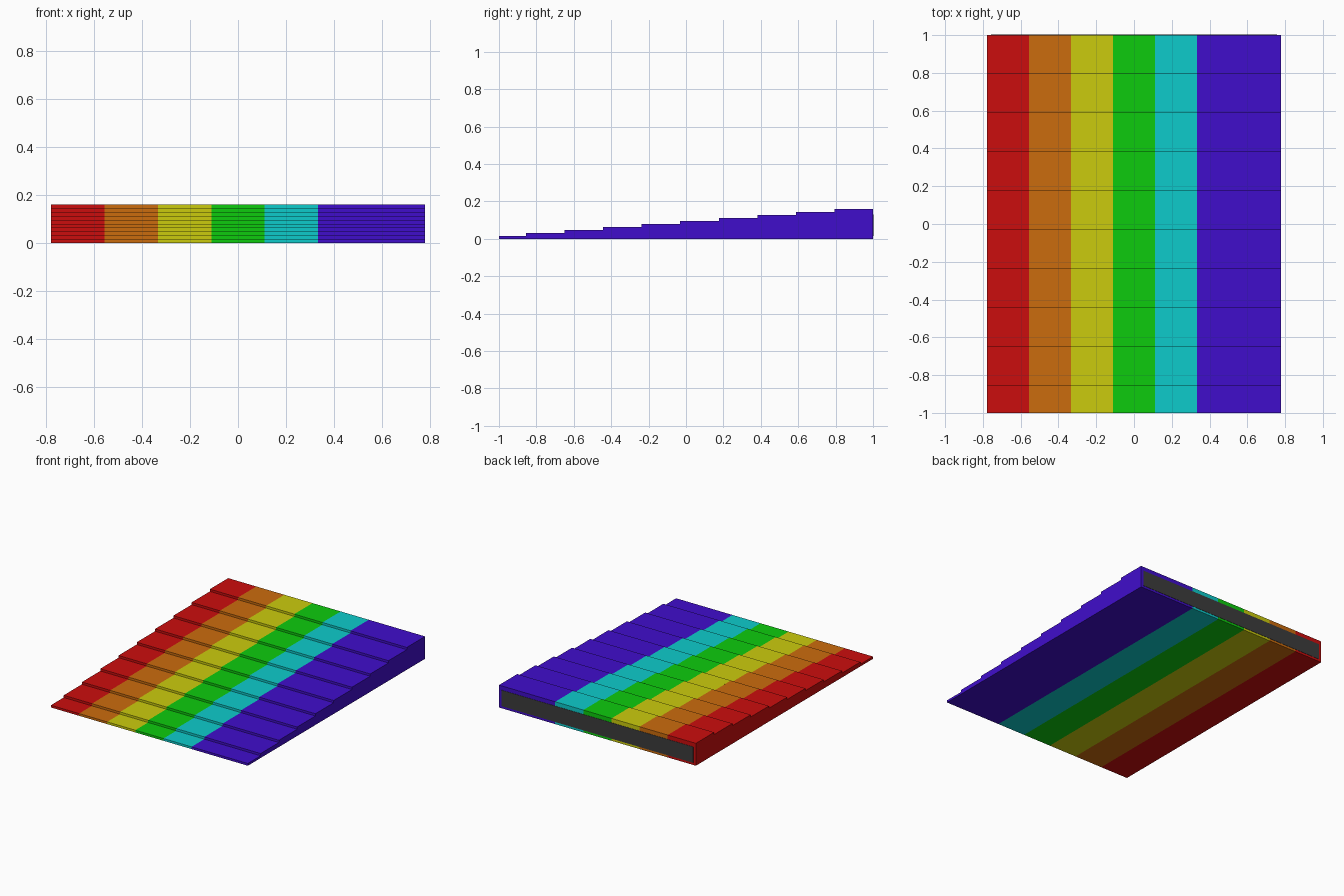
import bpy, bmesh

if "Cube" in bpy.data.objects:
    bpy.data.objects.remove(bpy.data.objects["Cube"])

STEPS, RISE, RUN = 10, 0.016, 0.2062
HALF_W = 0.778


def material(name, rgb):
    m = bpy.data.materials.new(name)
    m.diffuse_color = (*rgb, 1)
    m.use_nodes = True
    m.node_tree.nodes["Principled BSDF"].inputs["Base Color"].default_value = m.diffuse_color
    return m


def extrude_profile(name, pts, x0, x1, mat):
    """Extrude a (y, z) side profile from x0 to x1."""
    bm = bmesh.new()
    face = bm.faces.new([bm.verts.new((x0, y, z)) for y, z in pts])
    res = bmesh.ops.extrude_face_region(bm, geom=[face])
    verts = [v for v in res["geom"] if isinstance(v, bmesh.types.BMVert)]
    bmesh.ops.translate(bm, verts=verts, vec=(x1 - x0, 0, 0))
    bmesh.ops.recalc_face_normals(bm, faces=bm.faces)
    me = bpy.data.meshes.new(name)
    bm.to_mesh(me)
    bm.free()
    me.materials.append(mat)
    ob = bpy.data.objects.new(name, me)
    bpy.context.collection.objects.link(ob)
    return ob


# Stepped side profile, rising towards the back
profile = [(1, 0), (-1, 0)]
y = -1
for i in range(STEPS):
    z = RISE * (i + 1)
    y_end = 1 - RUN * (STEPS - 1 - i)
    profile += [(y, z), (y_end, z)]
    y = y_end

# Coloured bands side by side; the last one is double width
bands = [("red", (0.6, 0.004, 0.004)), ("orange", (0.6, 0.15, 0.004)),
         ("yellow", (0.6, 0.6, 0.004)), ("green", (0.004, 0.6, 0.004)),
         ("cyan", (0.004, 0.6, 0.6)), ("violet", (0.051, 0.004, 0.6))]
w = 2 * HALF_W / 7
for i, (name, rgb) in enumerate(bands):
    x0 = -HALF_W + i * w
    x1 = HALF_W if name == "violet" else x0 + w
    extrude_profile(name + "_band", profile, x0, x1, material(name, rgb))

# Thin grey plate on the back wall
grey = material("dark grey", (0.045, 0.045, 0.045))
extrude_profile("back_plate", [(0.998, 0.016), (1.002, 0.016), (1.002, 0.13), (0.998, 0.13)],
                -HALF_W + 0.02, HALF_W - 0.02, grey)
